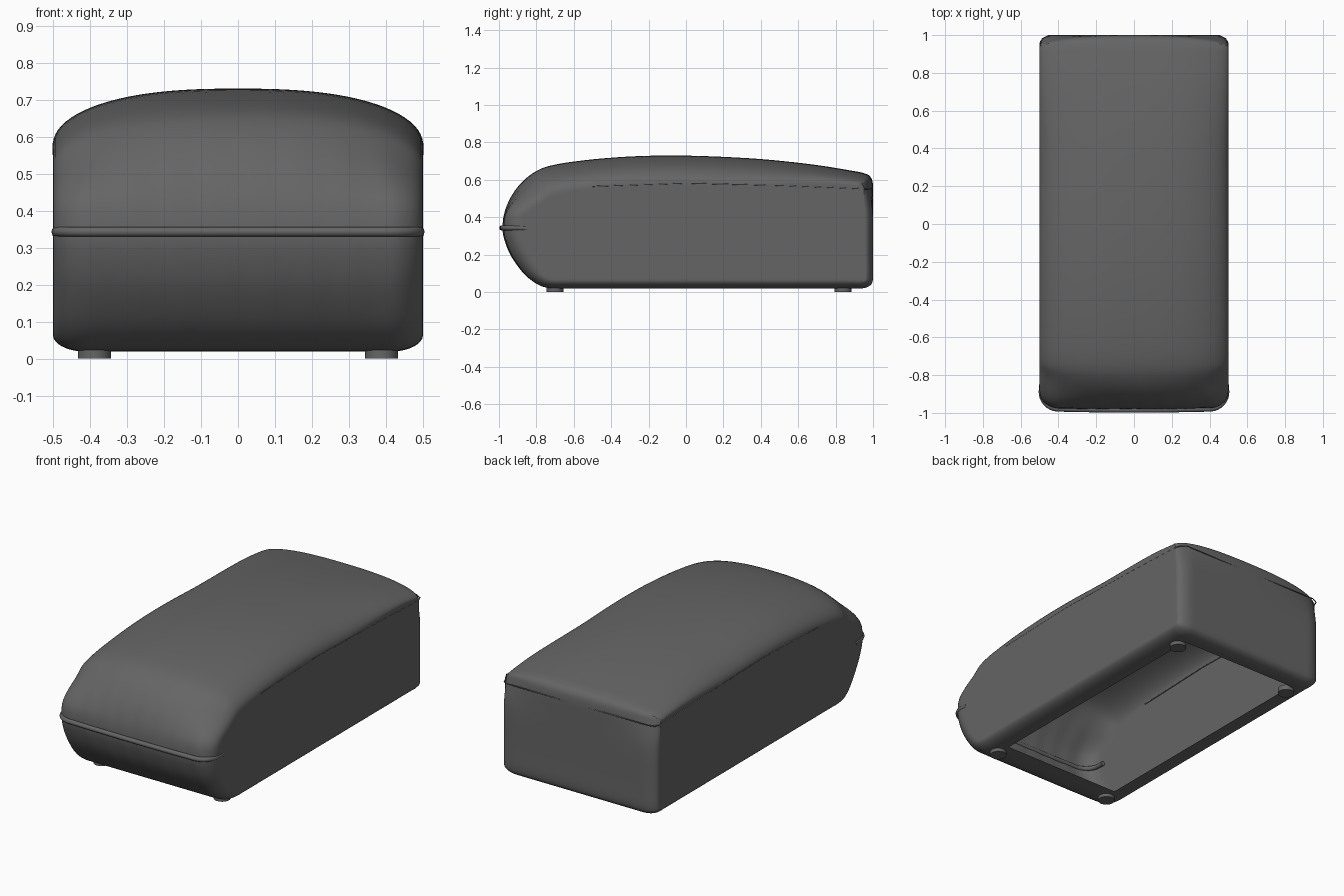
import bpy, bmesh, math
from mathutils import Vector

if "Cube" in bpy.data.objects:
    bpy.data.objects.remove(bpy.data.objects["Cube"])

charcoal = bpy.data.materials.new("charcoal_leather")
charcoal.diffuse_color = (0.13, 0.13, 0.13, 1)
charcoal.use_nodes = True
charcoal.node_tree.nodes["Principled BSDF"].inputs["Base Color"].default_value = charcoal.diffuse_color

HALF = 0.5            # half width
HOLE = 0.38           # half width of the open underside


def smoothstep(v, a, b):
    t = min(1, max(0, (v - a) / (b - a)))
    return t * t * (3 - 2 * t)


def catmull(pts, n):
    """Smooth open curve through the points."""
    p = [Vector(q) for q in pts]
    p = [2 * p[0] - p[1]] + p + [2 * p[-1] - p[-2]]
    out = []
    for i in range(1, len(p) - 2):
        a, b, c, d = p[i - 1:i + 3]
        for k in range(n):
            t = k / n
            out.append(0.5 * (2 * b + (c - a) * t + (2 * a - 5 * b + 4 * c - d) * t * t
                              + (3 * b - a - 3 * c + d) * t ** 3))
    return out + [p[-2]]


def edge_round(x):
    """Quarter-circle falloff close to the sides, 0 to 1."""
    u = max(0, (abs(x) - 0.41) / (HALF - 0.41))
    return 1 - math.sqrt(max(0, 1 - u * u))


def crown(x):
    """Broad pillow-like falloff across the top, 0 to 1."""
    u = min(1, abs(x) / HALF)
    return 1 - math.sqrt(max(0, 1 - u ** 2.5))


def finish(obj):
    if not obj.data.materials:
        obj.data.materials.append(charcoal)
    bpy.ops.object.select_all(action='DESELECT')
    obj.select_set(True)
    bpy.context.view_layer.objects.active = obj
    if obj.type == 'CURVE':
        bpy.ops.object.convert(target='MESH')
    bpy.ops.object.shade_smooth_by_angle(angle=math.radians(50))


# Cushion body: side profile (y, z) swept across x, open underneath
side = catmull([(-0.62, 0.02), (-0.72, 0.021), (-0.785, 0.037), (-0.86, 0.092),
                (-0.93, 0.185), (-0.967, 0.27), (-0.98, 0.345), (-0.965, 0.44),
                (-0.915, 0.54), (-0.84, 0.62), (-0.74, 0.672), (-0.55, 0.704),
                (-0.3, 0.725), (-0.05, 0.73), (0.2, 0.723), (0.45, 0.707),
                (0.7, 0.679), (0.88, 0.65), (0.95, 0.636), (0.985, 0.617),
                (1.0, 0.57), (1.0, 0.44), (1.0, 0.2), (1.0, 0.075),
                (0.985, 0.036), (0.945, 0.02), (0.89, 0.02)], 4)
count = len(side)
normals = []
for i in range(count):
    if i in (0, count - 1):
        normals.append(Vector((0, -1)))
    else:
        t = (side[i + 1] - side[i - 1]).normalized()
        normals.append(Vector((-t.y, t.x)))

half_xs = [HOLE * i / 14 for i in range(15)]
half_xs += [HALF - 0.12 * (1 - math.sin(math.pi / 2 * i / 10)) for i in range(1, 11)]
xs = [-x for x in reversed(half_xs[1:])] + half_xs


def section_point(p, n, x):
    y, z = p
    top = smoothstep(z, 0.4, 0.62)
    top_depth = 0.15 - 0.08 * smoothstep(y, 0.2, 1.0)
    low_depth = 0.045 + 0.04 * smoothstep(-y, 0.7, 0.95)
    front = smoothstep(-y, 0.78, 0.95)
    inset = top * top_depth * crown(x) + (1 - top) * low_depth * edge_round(x)
    inset += front * 0.008 * (x / HALF) ** 2
    # soft gathers along the front seam
    inset += front * 0.0025 * math.sin(34 * x + 5 * z) * math.sin(21 * x + 1)
    q = p - n * inset
    return Vector((x, q.x, q.y))


bm = bmesh.new()
rows = [[bm.verts.new(section_point(p, n, x)) for p, n in zip(side, normals)] for x in xs]
for j in range(len(xs) - 1):
    a, b = rows[j], rows[j + 1]
    for i in range(count - 1):
        bm.faces.new((a[i], a[i + 1], b[i + 1], b[i]))
    if abs(xs[j] + xs[j + 1]) / 2 > HOLE:       # bottom lip along each side
        bm.faces.new((a[-1], a[0], b[0], b[-1]))
caps = [bm.faces.new(rows[0]), bm.faces.new(rows[-1])]
bmesh.ops.recalc_face_normals(bm, faces=bm.faces)
bmesh.ops.inset_individual(bm, faces=caps, thickness=0.012)
mesh = bpy.data.meshes.new("cushion_body")
bm.to_mesh(mesh)
bm.free()
body = bpy.data.objects.new("cushion_body", mesh)
bpy.context.collection.objects.link(body)
finish(body)


def tube(name, pts, radius):
    curve = bpy.data.curves.new(name, 'CURVE')
    curve.dimensions = '3D'
    curve.bevel_depth = radius
    curve.bevel_resolution = 3
    curve.use_fill_caps = True
    spline = curve.splines.new('POLY')
    spline.points.add(len(pts) - 1)
    for sp, p in zip(spline.points, pts):
        sp.co = (*p, 1)
    obj = bpy.data.objects.new(name, curve)
    bpy.context.collection.objects.link(obj)
    finish(obj)


# Piping round the front nose, wrapping a little onto the sides
nose = [(x * 0.982, -0.985 + 0.085 * edge_round(x) + 0.008 * (x / HALF) ** 2, 0.343)
        for x in xs]
nose = [(-0.49, -0.85, 0.34)] + nose + [(0.49, -0.85, 0.34)]
tube("front_piping", nose, 0.0135)

# Fine stitched seam below the top, along the sides and back
right_seam = [(0.498, -0.5, 0.565), (0.498, 0, 0.582), (0.498, 0.5, 0.57),
              (0.498, 0.95, 0.552), (0.485, 0.982, 0.552), (0.45, 0.998, 0.555)]
tube("top_seam", right_seam + [(-x, y, z) for x, y, z in reversed(right_seam)], 0.003)

# Four low round feet
for sx, side_name in ((-1, "left"), (1, "right")):
    for y, end in ((-0.7, "front"), (0.84, "back")):
        bpy.ops.mesh.primitive_cylinder_add(vertices=32, radius=0.045, depth=0.03,
                                            location=(sx * 0.388, y, 0.015))
        foot = bpy.context.object
        foot.name = f"{end}_{side_name}_foot"
        finish(foot)
